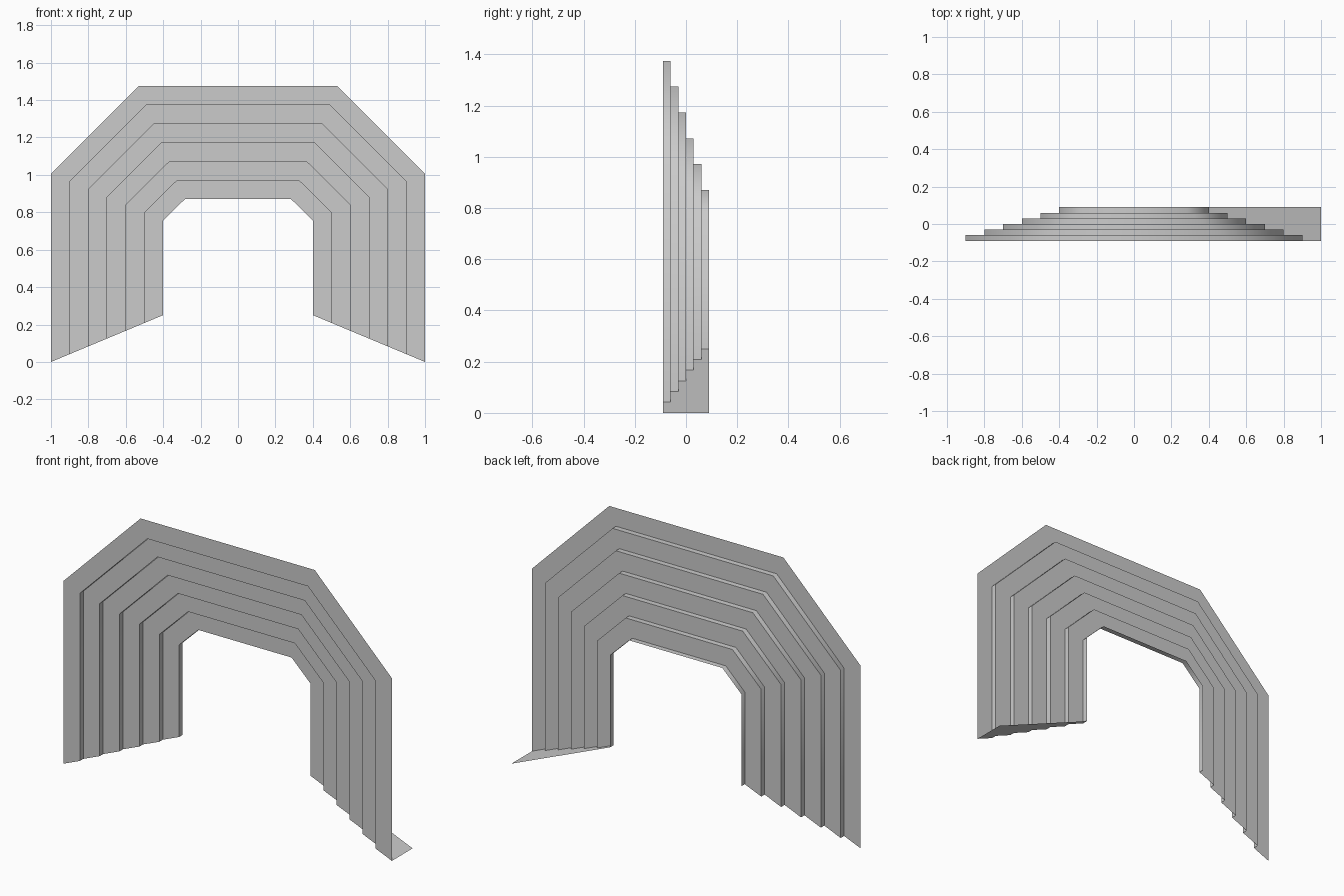
import bpy, bmesh, math

cube = bpy.data.objects.get("Cube")
if cube:
    bpy.data.objects.remove(cube, do_unlink=True)

STEPS = 6          # number of nested arch rings
DEPTH = 0.03       # depth of each step
FRONT = -0.09      # y of the outermost ring

# Single plain grey colour
grey = bpy.data.materials.new("plain_grey")
grey.use_nodes = True
colour = (0.6, 0.6, 0.6, 1.0)
grey.diffuse_color = colour
grey.node_tree.nodes["Principled BSDF"].inputs["Base Color"].default_value = colour


def contour(k, y):
    """Chamfered arch outline number k, from the right foot over to the left foot."""
    half = 1 - 0.1 * k
    foot, shoulder = 0.0417 * k, 1.005 - 0.0413 * k
    crown_x, crown_z = 0.53 - 0.041 * k, 1.475 - 0.1008 * k
    side = [(half, foot), (half, shoulder), (crown_x, crown_z)]
    points = [(-x, y, z) for x, z in side] + [(x, y, z) for x, z in reversed(side)]
    return [bm.verts.new(p) for p in points]


bm = bmesh.new()

# Rows alternate: across a flat ring, then back along a step wall
rows = [contour(0, FRONT)]
for k in range(1, STEPS + 1):
    rows.append(contour(k, FRONT + DEPTH * (k - 1)))
    rows.append(contour(k, FRONT + DEPTH * k))

# Rings and step walls
for outer, inner in zip(rows, rows[1:]):
    for i in range(len(outer) - 1):
        bm.faces.new((outer[i], inner[i], inner[i + 1], outer[i + 1]))

# Sloping sole under the left leg, behind the steps
corner = bm.verts.new((1, FRONT + DEPTH * STEPS, 0))
bm.faces.new([row[-1] for row in rows] + [corner])
bmesh.ops.recalc_face_normals(bm, faces=bm.faces)
bm.normal_update()
# Keep the rings facing the front
if bm.faces[0].normal.y > 0 if bm.faces.ensure_lookup_table() is None else False:
    bmesh.ops.reverse_faces(bm, faces=bm.faces)

mesh = bpy.data.meshes.new("stepped_arch")
bm.to_mesh(mesh)
bm.free()
mesh.materials.append(grey)
arch = bpy.data.objects.new("stepped_arch", mesh)
bpy.context.collection.objects.link(arch)

# Soft shading around the bends, sharp at the steps
bpy.ops.object.select_all(action="DESELECT")
arch.select_set(True)
bpy.context.view_layer.objects.active = arch
bpy.ops.object.shade_smooth_by_angle(angle=math.radians(50))
